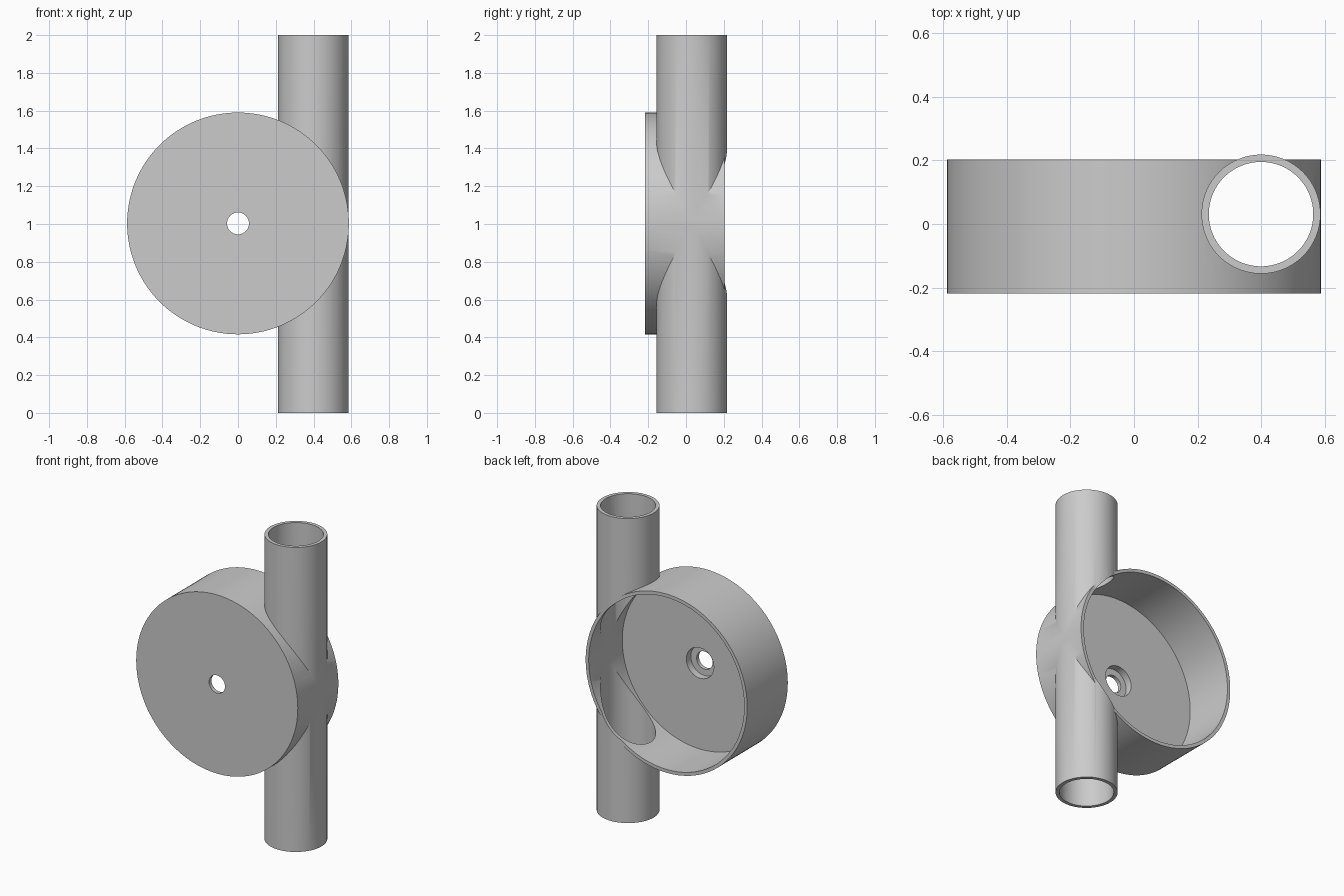
import bpy
import math

cube = bpy.data.objects.get("Cube")
if cube:
    bpy.data.objects.remove(cube, do_unlink=True)

# Main dimensions
DRUM_Z, DRUM_R, CAVITY_R = 1.003, 0.587, 0.565
FRONT, FLOOR, BACK = -0.218, -0.146, 0.203
PIPE_X, PIPE_Y, PIPE_R, BORE_R = 0.399, 0.031, 0.187, 0.164

grey = bpy.data.materials.new("plain grey")
grey.use_nodes = True
colour = (0.6, 0.6, 0.6, 1.0)
grey.diffuse_color = colour
grey.node_tree.nodes["Principled BSDF"].inputs["Base Color"].default_value = colour


def disc(name, radius, y0, y1, sides=128):
    """Cylinder along y, on the drum axis."""
    bpy.ops.mesh.primitive_cylinder_add(
        vertices=sides, radius=radius, depth=y1 - y0,
        location=(0, (y0 + y1) / 2, DRUM_Z), rotation=(math.pi / 2, 0, 0))
    return finish(name)


def tube(name, radius, z0, z1, sides=96):
    """Cylinder along z, on the pipe axis."""
    bpy.ops.mesh.primitive_cylinder_add(
        vertices=sides, radius=radius, depth=z1 - z0,
        location=(PIPE_X, PIPE_Y, (z0 + z1) / 2))
    return finish(name)


def finish(name):
    ob = bpy.context.object
    ob.name = name
    ob.data.materials.append(grey)
    return ob


def combine(target, other, operation):
    """Apply a boolean and remove the helper."""
    mod = target.modifiers.new(operation, "BOOLEAN")
    mod.operation = operation
    mod.solver = "EXACT"
    mod.object = other
    other.hide_render = True
    bpy.context.view_layer.objects.active = target
    bpy.ops.object.modifier_apply(modifier=mod.name)
    bpy.data.objects.remove(other, do_unlink=True)


# Solid drum joined to the upright pipe
body = disc("drum_with_pipe", DRUM_R, FRONT, BACK)
combine(body, tube("pipe", PIPE_R, 0, 2), "UNION")

# Open back, pipe bore, axle hole and its recess
combine(body, disc("cavity", CAVITY_R, FLOOR, 0.5), "DIFFERENCE")
combine(body, tube("bore", BORE_R, -0.1, 2.1), "DIFFERENCE")
combine(body, disc("recess", 0.1, FRONT + 0.025, 0, 48), "DIFFERENCE")
combine(body, disc("axle_hole", 0.058, -0.4, 0, 48), "DIFFERENCE")

# Smooth walls with crisp rims
bpy.ops.object.select_all(action="DESELECT")
body.select_set(True)
bpy.context.view_layer.objects.active = body
bpy.ops.object.shade_smooth_by_angle(angle=math.radians(30))
